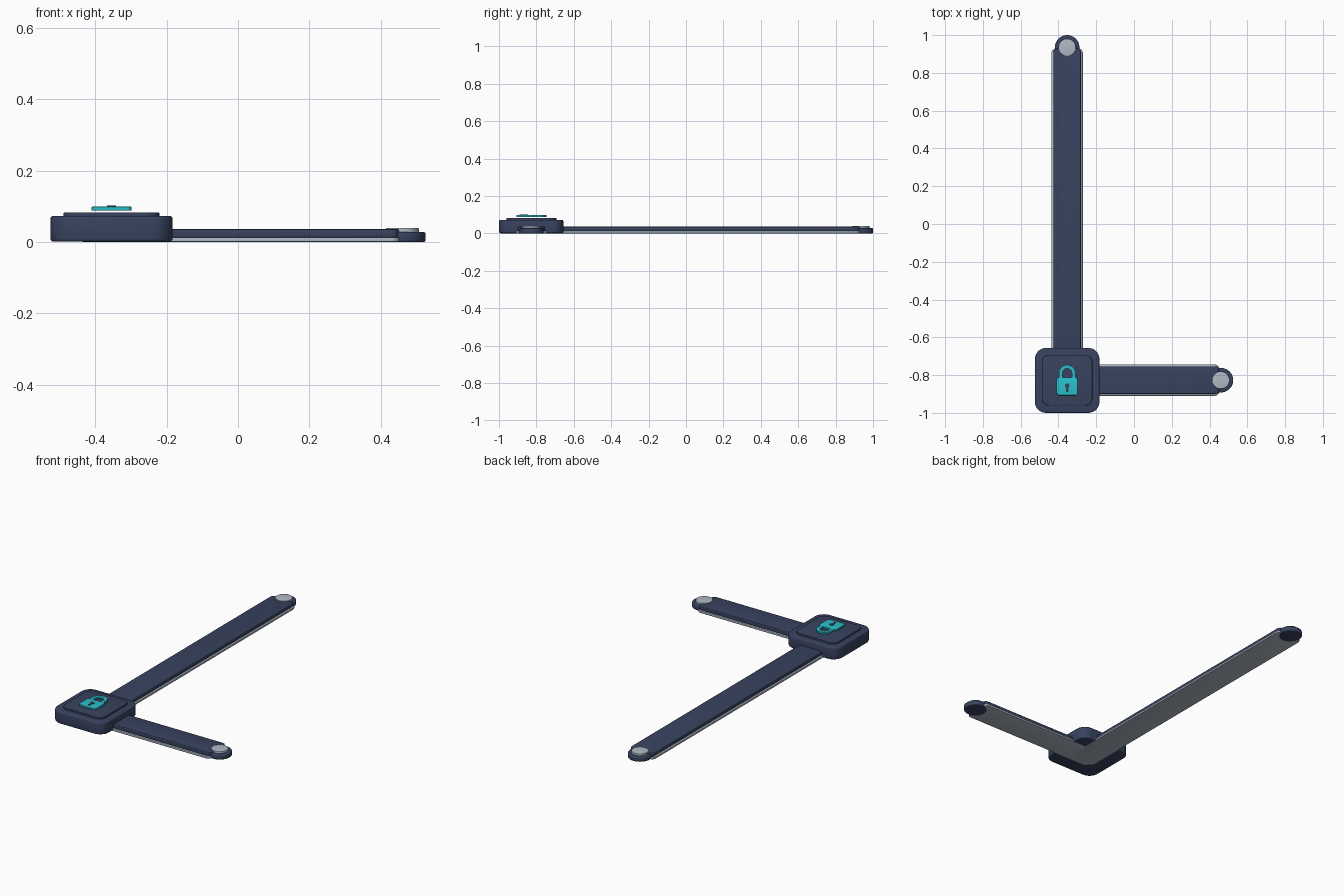
import bpy, bmesh, math

if "Cube" in bpy.data.objects:
    bpy.data.objects.remove(bpy.data.objects["Cube"])

CX, CY = -0.354, -0.827   # corner hub centre


def material(name, rgb):
    m = bpy.data.materials.new(name)
    m.diffuse_color = (*rgb, 1)
    m.use_nodes = True
    m.node_tree.nodes["Principled BSDF"].inputs["Base Color"].default_value = m.diffuse_color
    return m


NAVY = material("navy", (0.040, 0.055, 0.115))
SILVER = material("silver", (0.43, 0.49, 0.56))
CYAN = material("cyan", (0.022, 0.53, 0.61))


def rounded_rect(x0, x1, y0, y1, r, n=8):
    pts = []
    for i, (cx, cy) in enumerate([(x1 - r, y1 - r), (x0 + r, y1 - r),
                                  (x0 + r, y0 + r), (x1 - r, y0 + r)]):
        for k in range(n + 1):
            a = math.pi / 2 * (i + k / n)
            pts.append((cx + r * math.cos(a), cy + r * math.sin(a)))
    return pts


def arc(cx, cy, r, a0, a1, n):
    return [(cx + r * math.cos(math.radians(a0 + (a1 - a0) * k / n)),
             cy + r * math.sin(math.radians(a0 + (a1 - a0) * k / n)))
            for k in range(n + 1)]


def prism(name, pts, z0, z1, mat, bevel=0.0):
    """Extrude an outline between two heights, with softened rims."""
    bm = bmesh.new()
    face = bm.faces.new([bm.verts.new((x, y, z0)) for x, y in pts])
    ext = bmesh.ops.extrude_face_region(bm, geom=[face], use_keep_orig=True)
    top = [v for v in ext["geom"] if isinstance(v, bmesh.types.BMVert)]
    bmesh.ops.translate(bm, verts=top, vec=(0, 0, z1 - z0))
    bmesh.ops.recalc_face_normals(bm, faces=bm.faces)
    if bevel:
        rims = [e for e in bm.edges if abs(e.verts[0].co.z - e.verts[1].co.z) < 1e-6]
        bmesh.ops.bevel(bm, geom=rims, offset=bevel, segments=3,
                        profile=0.5, affect='EDGES')
    me = bpy.data.meshes.new(name)
    bm.to_mesh(me)
    bm.free()
    me.materials.append(mat)
    ob = bpy.data.objects.new(name, me)
    bpy.context.collection.objects.link(ob)
    bpy.ops.object.select_all(action='DESELECT')
    ob.select_set(True)
    bpy.context.view_layer.objects.active = ob
    bpy.ops.object.shade_smooth_by_angle(angle=math.radians(35))
    return ob


def disc(name, x, y, r, z0, z1, mat, bevel):
    return prism(name, arc(x, y, r, 0, 360 * 47 / 48, 47), z0, z1, mat, bevel)


# Hub block and raised lid
h = 0.171
prism("hub_block", rounded_rect(CX - h, CX + h, CY - h - .002, CY + h, 0.06),
      0.001, 0.073, NAVY, 0.008)
h = 0.134
prism("hub_lid", rounded_rect(CX - h, CX + h, CY - h, CY + h, 0.04),
      0.070, 0.083, NAVY, 0.003)


# Arms: silver backing strip, navy strap, round end pad and button
def arm(prefix, length, cap_at, along_y):
    def outline(start, end, half, r):
        if along_y:
            return rounded_rect(CX - half, CX + half, CY + start, CY + end, r)
        return rounded_rect(CX + start, CX + end, CY - half, CY + half, r)

    prism(prefix + "_backing", outline(-0.06, length, 0.083, 0.025),
          0.0005, 0.013, SILVER, 0.003)
    prism(prefix + "_strap", outline(-0.05, length - 0.002, 0.073, 0.02),
          0.012, 0.036, NAVY, 0.004)
    x, y = (CX, CY + cap_at) if along_y else (CX + cap_at, CY)
    disc(prefix + "_end_pad", x, y, 0.065, 0.0, 0.028, NAVY, 0.005)
    disc(prefix + "_button", x, y, 0.046, 0.026, 0.040, SILVER, 0.002)


arm("long_arm", 1.757, 1.762, True)
arm("short_arm", 0.806, 0.814, False)

# Padlock emblem: body, shackle and keyhole
prism("lock_body", rounded_rect(CX - .056, CX + .056, -0.907, -0.812, 0.014),
      0.088, 0.099, CYAN, 0.002)
shackle = ([(CX + .044, -0.818)] + arc(CX, -0.790, 0.044, 0, 180, 24)
           + [(CX - .044, -0.818), (CX - .025, -0.818)]
           + arc(CX, -0.790, 0.025, 180, 0, 24) + [(CX + .025, -0.818)])
prism("lock_shackle", shackle, 0.0885, 0.0985, CYAN)
keyhole = (arc(CX, -0.856, 0.012, -60, 240, 20)
           + [(CX - .006, -0.889), (CX + .006, -0.889)])
prism("keyhole", keyhole, 0.096, 0.102, NAVY)
